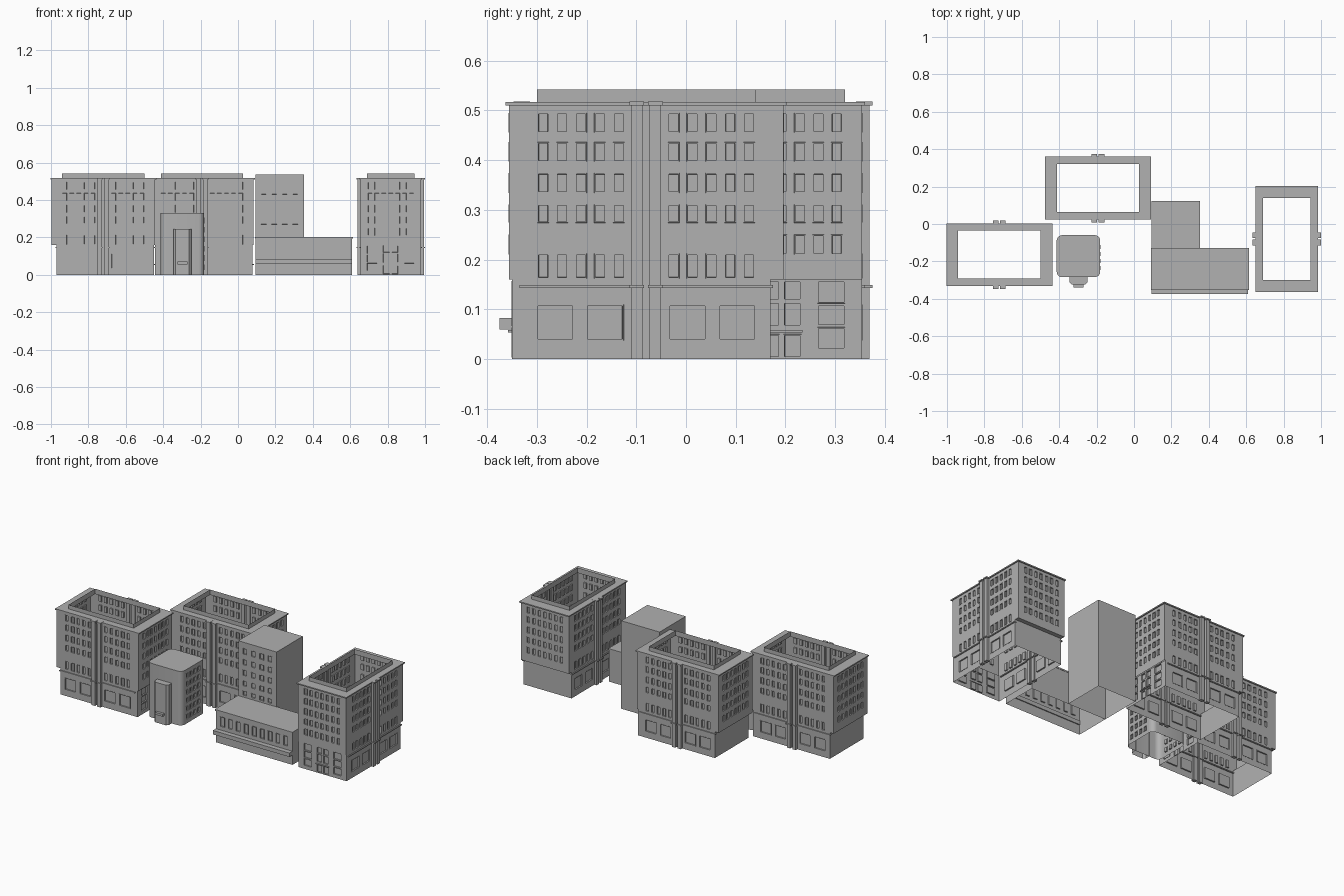
import bpy, bmesh, math
from mathutils import Vector

if "Cube" in bpy.data.objects:
    bpy.data.objects.remove(bpy.data.objects["Cube"])

# dark grey masonry used on every part
stone = bpy.data.materials.new('stone')
stone.diffuse_color = (.44, .44, .44, 1)
stone.use_nodes = True
stone.node_tree.nodes["Principled BSDF"].inputs["Base Color"].default_value = stone.diffuse_color


def finish(bm, name):
    bmesh.ops.remove_doubles(bm, verts=bm.verts, dist=1e-5)
    me = bpy.data.meshes.new(name)
    bm.to_mesh(me)
    bm.free()
    me.materials.append(stone)
    return me


def place(me, name, loc=(0, 0, 0), turn=0):
    ob = bpy.data.objects.new(name, me)
    ob.location = loc
    ob.rotation_euler.z = turn
    bpy.context.collection.objects.link(ob)
    return ob


def quad(bm, pts):
    return bm.faces.new([bm.verts.new(p) for p in pts])


def box(bm, lo, hi):
    r = bmesh.ops.create_cube(bm, size=1)
    for v in r['verts']:
        v.co = [lo[i] if v.co[i] < 0 else hi[i] for i in range(3)]


def mirrored_box(bm, lo, hi):
    """Box repeated in all four x/y quadrants."""
    for sx in (-1, 1):
        for sy in (-1, 1):
            x, y = sorted((lo[0]*sx, hi[0]*sx)), sorted((lo[1]*sy, hi[1]*sy))
            box(bm, (x[0], y[0], lo[2]), (x[1], y[1], hi[2]))


def wall(bm, p0, p1, z0, z1, us=(), zs=(), frame=.003, proud=.0008):
    """Wall facing right of p0->p1, with framed windows at every us x zs span."""
    a, b = Vector((*p0, 0)), Vector((*p1, 0))
    d = (b - a).normalized()
    cu = sorted([0, (b - a).length] + [v for s in us for v in s])
    cz = sorted([z0, z1] + [v for s in zs for v in s])
    wins = []
    for i in range(len(cu) - 1):
        for j in range(len(cz) - 1):
            pts = [a + d*cu[m] + Vector((0, 0, cz[n]))
                   for m, n in ((i, j), (i+1, j), (i+1, j+1), (i, j+1))]
            f = quad(bm, pts)
            f.normal_update()
            if i % 2 and j % 2:
                wins.append(f)
    if wins:
        for t, depth in ((.0003, proud), (frame, 0), (.0003, -.008)):
            bmesh.ops.inset_individual(bm, faces=wins, thickness=t, depth=depth)


def row(centres, width):
    return [(c - width/2, c + width/2) for c in centres]


def annulus(bm, hx, hy, ix, iy, z, up=True):
    o = [(-hx, -hy), (hx, -hy), (hx, hy), (-hx, hy)]
    n = [(-ix, -iy), (ix, -iy), (ix, iy), (-ix, iy)]
    for i in range(4):
        k = (i + 1) % 4
        p = [(*q, z) for q in (o[i], o[k], n[k], n[i])]
        quad(bm, p if up else p[::-1])


# ---- Courtyard block, modelled once at the origin ----
HX, HY, BX = .276, .162, .25
ZB, ZT = .16, .51
parts = {}

# upper walls with window rows
bm = bmesh.new()
high = [(.274, .311), (.334, .374), (.397, .436), (.455, .495)]
long_u = row([HX + s*(.055 + .038*i) for s in (-1, 1) for i in range(5)], .023)
end_u = row([HY + .037*i for i in range(-3, 4)], .023)
for s in (-1, 1):
    wall(bm, (-s*HX, -s*HY), (s*HX, -s*HY), ZB, ZT, long_u, [(.162, .212)] + high)
    wall(bm, (s*HX, -s*HY), (s*HX, s*HY), ZB, ZT, end_u, [(.21, .25)] + high)
quad(bm, [(-HX, -HY, ZB), (-HX, HY, ZB), (-BX, HY, ZB), (-BX, -HY, ZB)])
parts['upper_walls'] = finish(bm, 'upper_walls')

# set-back base with wide shop windows
bm = bmesh.new()
shop = row([BX + o for o in (-.183, -.083, .083, .183)], .076)
for s in (-1, 1):
    wall(bm, (-s*BX, -s*HY), (s*BX, -s*HY), 0, ZB, shop, [(.037, .11)], .004)
quad(bm, [(-BX, HY, 0), (-BX, -HY, 0), (-BX, -HY, ZB), (-BX, HY, ZB)])
parts['base_walls'] = finish(bm, 'base_walls')

# glazed entrance front at one end of the base
bm = bmesh.new()
E = .27
for s in (-1, 1):
    y = sorted((s*.05, s*HY))
    wall(bm, (E, y[0]), (E, y[1]), 0, ZB, row([s*.1 - y[0]], .056),
         [(.02, .064), (.067, .109), (.112, .157)])
    q = [(BX, s*HY, 0), (E, s*HY, 0), (E, s*HY, ZB), (BX, s*HY, ZB)]
    quad(bm, q if s < 0 else q[::-1])
wall(bm, (E, -.05), (E, .05), 0, ZB, row([.028, .072], .036),
     [(.003, .05), (.066, .114), (.118, .157)])
box(bm, (E - .004, -.042, .053), (E + .008, .042, .058))
parts['entrance_front'] = finish(bm, 'entrance_front')

# roof ring with cornice, belt course
bm = bmesh.new()
CX, CY, IX, IY = .283, .168, .22, .128
annulus(bm, CX, CY, IX, IY, .517)
annulus(bm, CX, CY, IX, IY, .51, False)
o = [(-CX, -CY), (CX, -CY), (CX, CY), (-CX, CY)]
for i in range(4):
    wall(bm, o[i], o[(i + 1) % 4], .51, .517)
mirrored_box(bm, (.004, .15, .51), (.034, .183, .5175))
mirrored_box(bm, (.004, .15, .143), (.034, .183, .149))
mirrored_box(bm, (.03, .155, .143), (.255, .168, .149))
parts['cornice'] = finish(bm, 'cornice')

# thin raised court rim
bm = bmesh.new()
o = [(-IX, -IY), (IX, -IY), (IX, IY), (-IX, IY)]
for i in range(4):
    wall(bm, o[i], o[(i + 1) % 4], .51, .542)
parts['court_rim'] = finish(bm, 'court_rim')

# paired pilasters on the long sides
bm = bmesh.new()
mirrored_box(bm, (.007, .155, 0), (.03, .177, .515))
parts['pilasters'] = finish(bm, 'pilasters')

for block, loc, turn in (('left', (-.72, -.164, 0), 0),
                         ('middle', (-.193, .192, 0), 0),
                         ('right', (.8165, -.08, 0), -math.pi/2)):
    for name, me in parts.items():
        place(me, f'{block}_block_{name}', loc, turn)

# ---- Rounded tower ----
bm = bmesh.new()
TX, TY, R, TH = .1165, .1125, .03, .33
outline = []
for i, (sx, sy) in enumerate(((1, -1), (1, 1), (-1, 1), (-1, -1))):
    for k in range(6):
        a = math.radians(-90 + 90*i + 18*k)
        outline.append((sx*(TX - R) + R*math.cos(a), sy*(TY - R) + R*math.sin(a)))
side_u = row([.02 + .0375*i for i in range(4)], .022)
side_z = row([.04 + .05*i for i in range(6)], .03)
for i, p in enumerate(outline):
    q = outline[(i + 1) % len(outline)]
    side = i in (5, 17)
    wall(bm, p, q, 0, TH, side_u if side else (), side_z if side else (), proud=.002)
quad(bm, [(*p, TH) for p in outline])
tower_at = (-.297, -.172, 0)
tower = place(finish(bm, 'tower_body'), 'tower_body', tower_at)

# tower bay and entry porch
bm = bmesh.new()
bay = [(-.048, -.11), (-.048, -.14), (-.036, -.152), (.036, -.152), (.048, -.14), (.048, -.11)]
for p, q in zip(bay, bay[1:]):
    wall(bm, p, q, 0, .245)
quad(bm, [(*p, .245) for p in bay])
place(finish(bm, 'tower_bay'), 'tower_bay', tower_at)
bm = bmesh.new()
box(bm, (-.026, -.168, .056), (.026, -.14, .07))
place(finish(bm, 'tower_porch'), 'tower_porch', tower_at)

# ---- L-shaped building: tall slab ----
bm = bmesh.new()
X0, X1, Y0, Y1, H = .093, .352, -.13, .122, .537
cols = row([.045 + .056*i for i in range(4)], .03)
wall(bm, (X0, Y0), (X1, Y0), 0, H, cols,
     [(.212, .24), (.27, .303), (.333, .368), (.398, .433), (.463, .5)])
wall(bm, (X1, Y0), (X1, Y1), 0, H)
wall(bm, (X1, Y1), (X0, Y1), 0, H)
wall(bm, (X0, Y1), (X0, Y0), 0, H)
quad(bm, [(X0, Y0, H), (X1, Y0, H), (X1, Y1, H), (X0, Y1, H)])
place(finish(bm, 'slab_tower'), 'slab_tower')

# low wing
bm = bmesh.new()
X1, Y0, Y1, H = .61, -.346, -.13, .195
wall(bm, (X0, Y0), (X1, Y0), 0, H, row([.045 + .0535*i for i in range(9)], .03),
     [(.105, .165)], proud=.003)
wall(bm, (X1, Y0), (X1, Y1), 0, H)
wall(bm, (X1, Y1), (X0, Y1), 0, H)
wall(bm, (X0, Y1), (X0, Y0), 0, H)
place(finish(bm, 'low_wing'), 'low_wing')

# wing roof slab and front canopy
bm = bmesh.new()
box(bm, (.09, -.352, .193), (.614, -.128, .202))
place(finish(bm, 'wing_roof'), 'wing_roof')
bm = bmesh.new()
box(bm, (.093, -.375, .059), (.61, -.34, .083))
place(finish(bm, 'wing_canopy'), 'wing_canopy')

# soften only the rounded tower corners
bpy.ops.object.select_all(action='DESELECT')
tower.select_set(True)
bpy.context.view_layer.objects.active = tower
bpy.ops.object.shade_smooth_by_angle(angle=math.radians(30))
